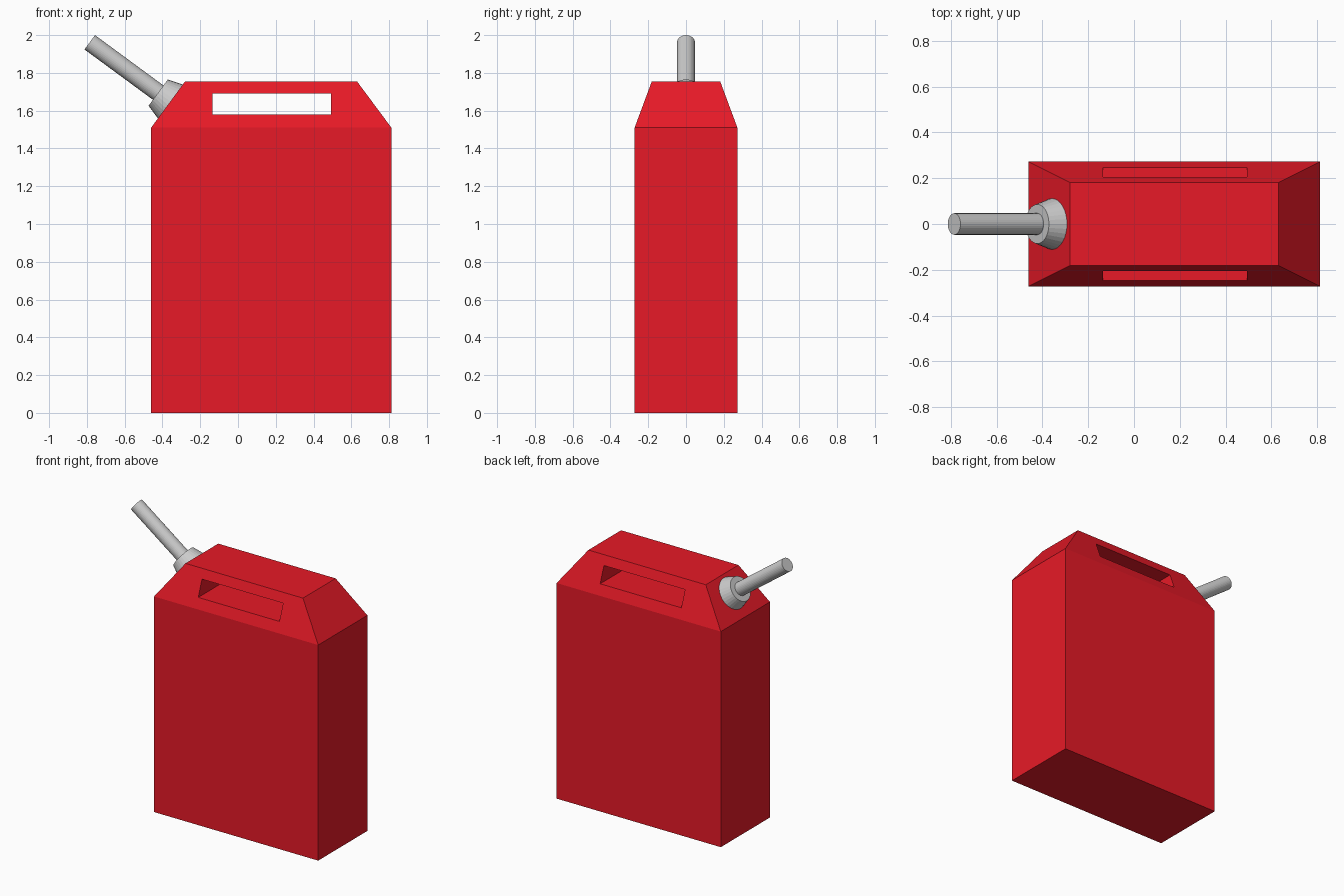
import bpy, bmesh
from mathutils import Vector

if "Cube" in bpy.data.objects:
    bpy.data.objects.remove(bpy.data.objects["Cube"])

red = bpy.data.materials.new("red_paint")
red.diffuse_color = (0.8, 0.01, 0.02, 1)
red.use_nodes = True
red.node_tree.nodes["Principled BSDF"].inputs["Base Color"].default_value = red.diffuse_color


def make_object(name, bm):
    bmesh.ops.recalc_face_normals(bm, faces=bm.faces)
    mesh = bpy.data.meshes.new(name)
    bm.to_mesh(mesh)
    bm.free()
    obj = bpy.data.objects.new(name, mesh)
    bpy.context.collection.objects.link(obj)
    return obj


def rect_loft(name, rings):
    """Stack rectangles (x0, x1, half_depth, z) into a closed solid."""
    bm = bmesh.new()
    loops = [[bm.verts.new(p) for p in ((x0, -d, z), (x1, -d, z), (x1, d, z), (x0, d, z))]
             for x0, x1, d, z in rings]
    for a, b in zip(loops, loops[1:]):
        for i in range(4):
            j = (i + 1) % 4
            bm.faces.new((a[i], a[j], b[j], b[i]))
    bm.faces.new(loops[0])
    bm.faces.new(loops[-1])
    return make_object(name, bm)


def cone_between(name, start, end, r1, r2):
    axis = end - start
    bm = bmesh.new()
    bmesh.ops.create_cone(bm, cap_ends=True, segments=32, radius1=r1, radius2=r2,
                          depth=axis.length)
    obj = make_object(name, bm)
    obj.rotation_euler = axis.to_track_quat('Z', 'Y').to_euler()
    obj.location = (start + end) / 2
    return obj


# Can body with tapered shoulders
body = rect_loft("can_body", [(-0.46, 0.812, 0.272, 0),
                              (-0.46, 0.812, 0.272, 1.51),
                              (-0.28, 0.63, 0.181, 1.755)])
body.data.materials.append(red)

# Handle slot cut straight through the shoulders
cutter = rect_loft("handle_slot_cutter", [(-0.136, 0.493, 0.5, 1.58),
                                          (-0.136, 0.493, 0.5, 1.692)])
cutter.data.materials.append(red)
cutter.hide_render = True
slot = body.modifiers.new("handle_slot", 'BOOLEAN')
slot.operation = 'DIFFERENCE'
slot.solver = 'EXACT'
slot.object = cutter
bpy.context.view_layer.objects.active = body
bpy.ops.object.modifier_apply(modifier=slot.name)
bpy.data.objects.remove(cutter)

# Collar and spout share an axis square to the left shoulder
axis = Vector((-0.245, 0, 0.18)).normalized()
tip = Vector((-0.785, 0, 1.962))
collar_end = tip - axis * 0.45
cone_between("spout_collar", collar_end - axis * 0.082, collar_end, 0.112, 0.086)
cone_between("spout_tube", collar_end - axis * 0.04, tip, 0.047, 0.047)
